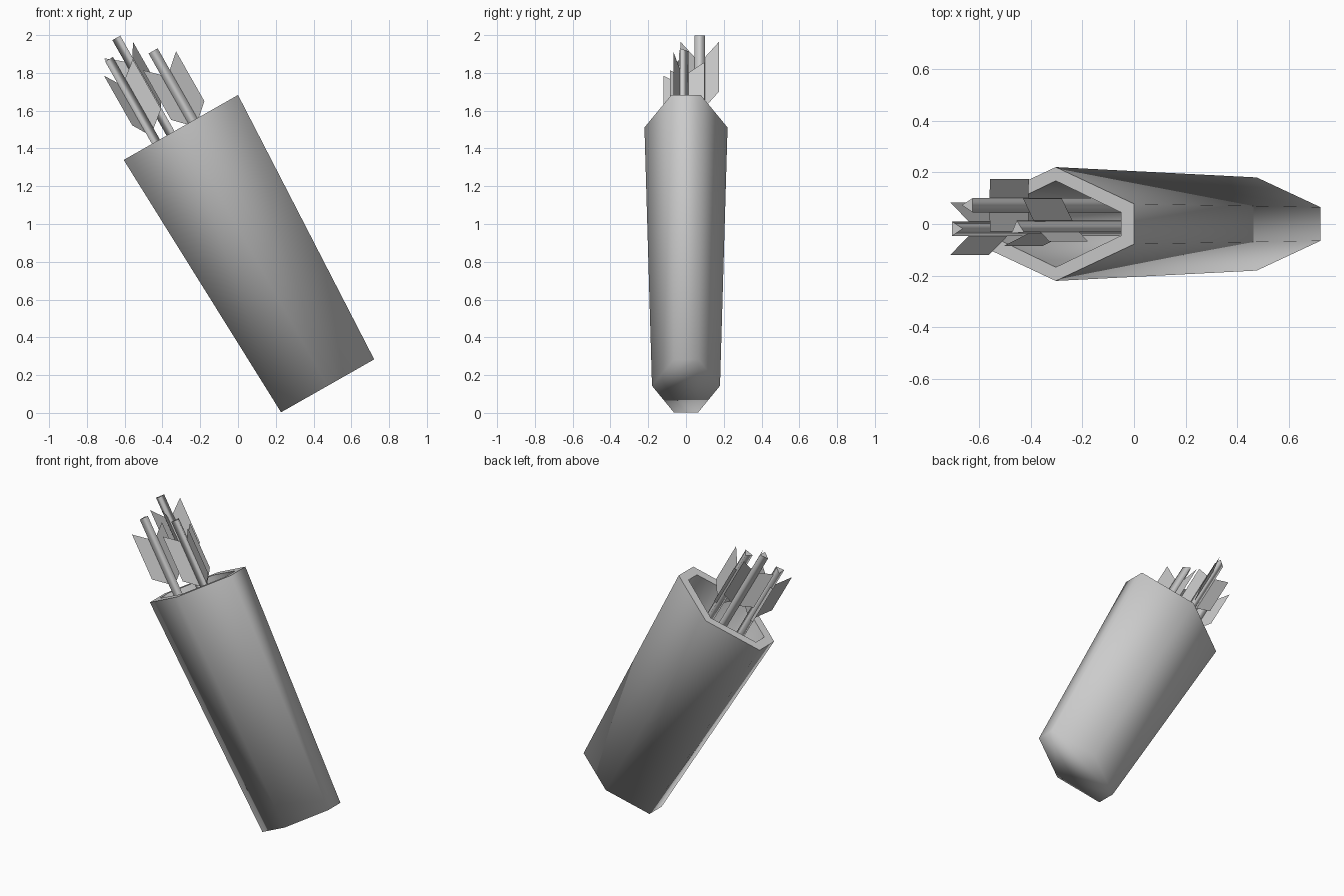
import bpy, bmesh
from math import cos, sin, radians
from mathutils import Matrix

if "Cube" in bpy.data.objects:
    bpy.data.objects.remove(bpy.data.objects["Cube"])

# Local frame: Z runs along the quiver, origin at the centre of its mouth
TILT = Matrix.Translation((-0.3025, 0, 1.511)) @ Matrix.Rotation(radians(-29.6), 4, 'Y')


def finish(name, bm):
    bmesh.ops.recalc_face_normals(bm, faces=bm.faces)
    mesh = bpy.data.meshes.new(name)
    bm.to_mesh(mesh)
    bm.free()
    obj = bpy.data.objects.new(name, mesh)
    obj.matrix_world = TILT
    bpy.context.collection.objects.link(obj)
    return obj


def hexagon(bm, tip, tip_half, mid, z):
    pts = [(tip, -tip_half), (tip, tip_half), (0, mid),
           (-tip, tip_half), (-tip, -tip_half), (0, -mid)]
    return [bm.verts.new((x, y, z)) for x, y in pts]


# Quiver: tapered hexagonal tube with a thick rim and closed bottom
bm = bmesh.new()
rings = [hexagon(bm, 0.2835, 0.065, 0.18, -1.573),
         hexagon(bm, 0.348, 0.078, 0.22, 0),
         hexagon(bm, 0.29, 0.045, 0.167, 0),
         hexagon(bm, 0.232, 0.034, 0.13, -1.52)]
for k in range(3):
    a, b = rings[k], rings[k + 1]
    for i in range(6):
        j = (i + 1) % 6
        face = bm.faces.new((a[i], a[j], b[j], b[i]))
        face.smooth = k != 1
bm.faces.new(rings[0]).smooth = True
bm.faces.new(rings[3]).smooth = True
for ring in rings[1:3]:
    for i in range(6):
        bm.edges.get((ring[i], ring[(i + 1) % 6])).smooth = False
finish("quiver", bm)


# Arrows: three-sided shaft with a swept vane on each corner
def arrow(name, x, y, top, roll, length=1.9, r=0.032):
    angles = [radians(roll + 120 * i) for i in range(3)]

    def point(bm, a, rad, z):
        return bm.verts.new((x + rad * cos(a), y + rad * sin(a), z))

    bm = bmesh.new()
    hi = [point(bm, a, r, top) for a in angles]
    lo = [point(bm, a, r, top - length) for a in angles]
    for i in range(3):
        j = (i + 1) % 3
        bm.faces.new((lo[i], lo[j], hi[j], hi[i])).smooth = True
    caps = [bm.faces.new(hi), bm.faces.new(lo)]
    for cap in caps:
        for e in cap.edges:
            e.smooth = False
    finish(name + "_shaft", bm)

    bm = bmesh.new()
    for a in angles:
        outline = [(0.02, -0.14), (0.117, -0.062), (0.117, -0.365), (0.02, -0.445)]
        bm.faces.new([point(bm, a, rad, top + dz) for rad, dz in outline])
    finish(name + "_vanes", bm)


arrow("back_arrow", -0.055, 0.073, 0.581, 60)
arrow("right_arrow", 0.071, -0.018, 0.425, 95)
arrow("left_arrow", -0.160, -0.018, 0.502, 0)
